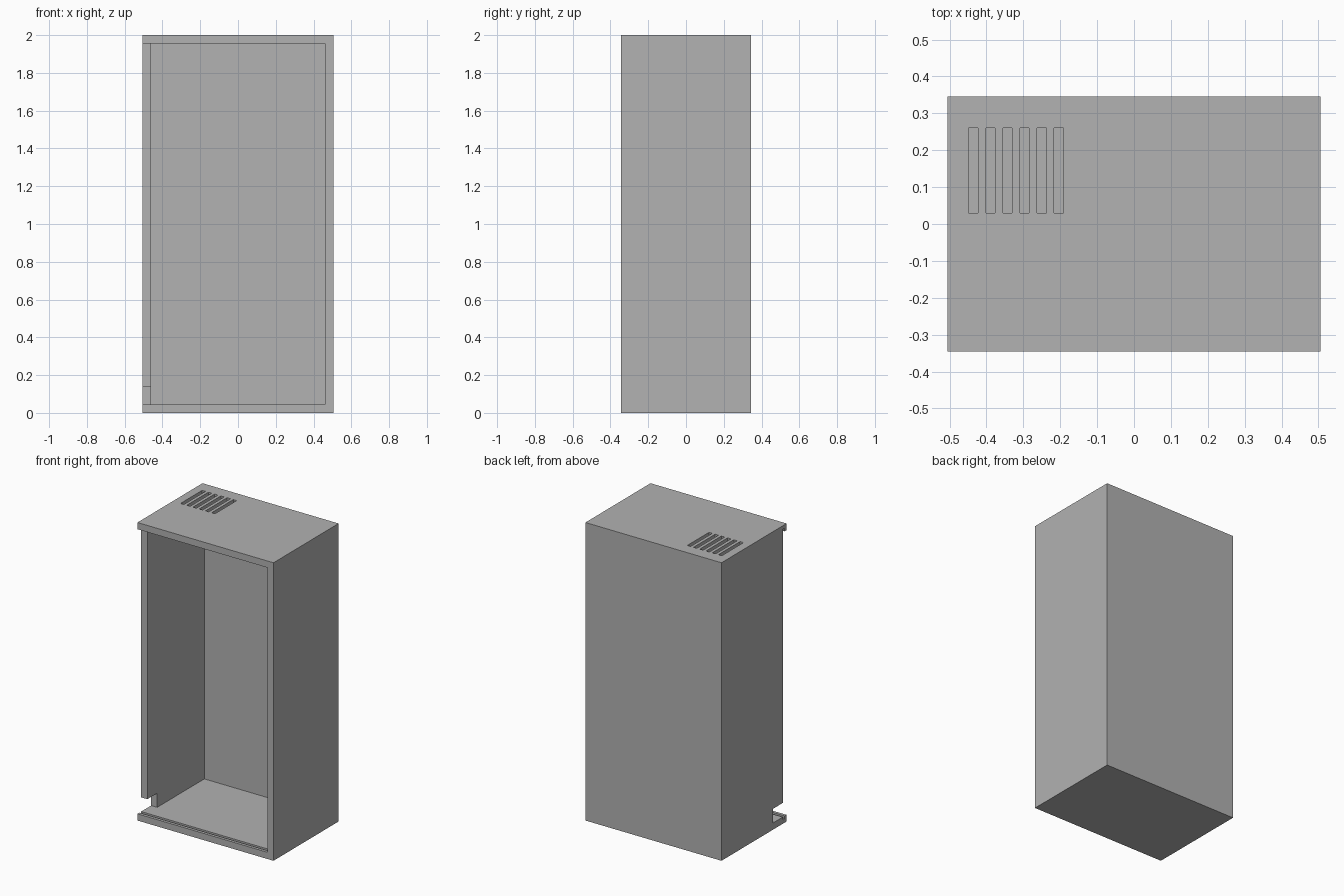
import bpy

old = bpy.data.objects.get("Cube")
if old:
    bpy.data.objects.remove(old, do_unlink=True)

W, D, H, T = 1.01, 0.69, 2.0, 0.045      # outer size and wall thickness
X, Y = W / 2, D / 2
LIP, GROOVE = 0.02, 0.02                 # front lip, door groove width and depth
OUT = 0.1                                # overshoot of the cutters

grey = bpy.data.materials.new("cabinet_grey")
grey.use_nodes = True
colour = (0.445, 0.445, 0.445, 1)
grey.diffuse_color = colour
grey.node_tree.nodes["Principled BSDF"].inputs["Base Color"].default_value = colour


def box(name, x, y, z):
    """Box between the given (low, high) pairs."""
    bpy.ops.mesh.primitive_cube_add(size=1)
    ob = bpy.context.object
    ob.name = ob.data.name = name
    for v in ob.data.vertices:
        v.co = [lo + (c + 0.5) * (hi - lo) for c, (lo, hi) in zip(v.co, (x, y, z))]
    ob.data.materials.append(grey)
    return ob


def cut(target, name, x, y, z):
    cutter = box(name, x, y, z)
    cutter.hide_render = True
    mod = target.modifiers.new(name, "BOOLEAN")
    mod.operation, mod.solver, mod.object = "DIFFERENCE", "EXACT", cutter
    bpy.context.view_layer.objects.active = target
    bpy.ops.object.modifier_apply(modifier=name)
    bpy.data.objects.remove(cutter, do_unlink=True)


cabinet = box("cabinet_shell", (-X, X), (-Y, Y), (0, H))
inside = (T, H - T)
wall_front = -Y + LIP + GROOVE

# Hollow interior, open at the front
cut(cabinet, "interior", (-X + T, X - T), (-Y - OUT, Y - T), inside)
# Right wall set back so that a door can slide in
cut(cabinet, "wall_setback", (-X - OUT, 0), (-Y - OUT, wall_front), inside)
# Cable notch at the foot of the right wall
cut(cabinet, "cable_notch", (-X - OUT, 0), (-Y - OUT, -0.2), (T, 0.14))
# Door groove in floor, top and left wall
cut(cabinet, "door_groove", (-X - OUT, X - T + GROOVE), (-Y + LIP, wall_front),
    (T - GROOVE, H - T + GROOVE))
# Ventilation slots in the top
for i in range(6):
    x = -0.448 + i * 0.0463
    cut(cabinet, f"vent_slot_{i + 1}", (x, x + 0.025), (0.03, 0.26), (H - OUT, H + OUT))
